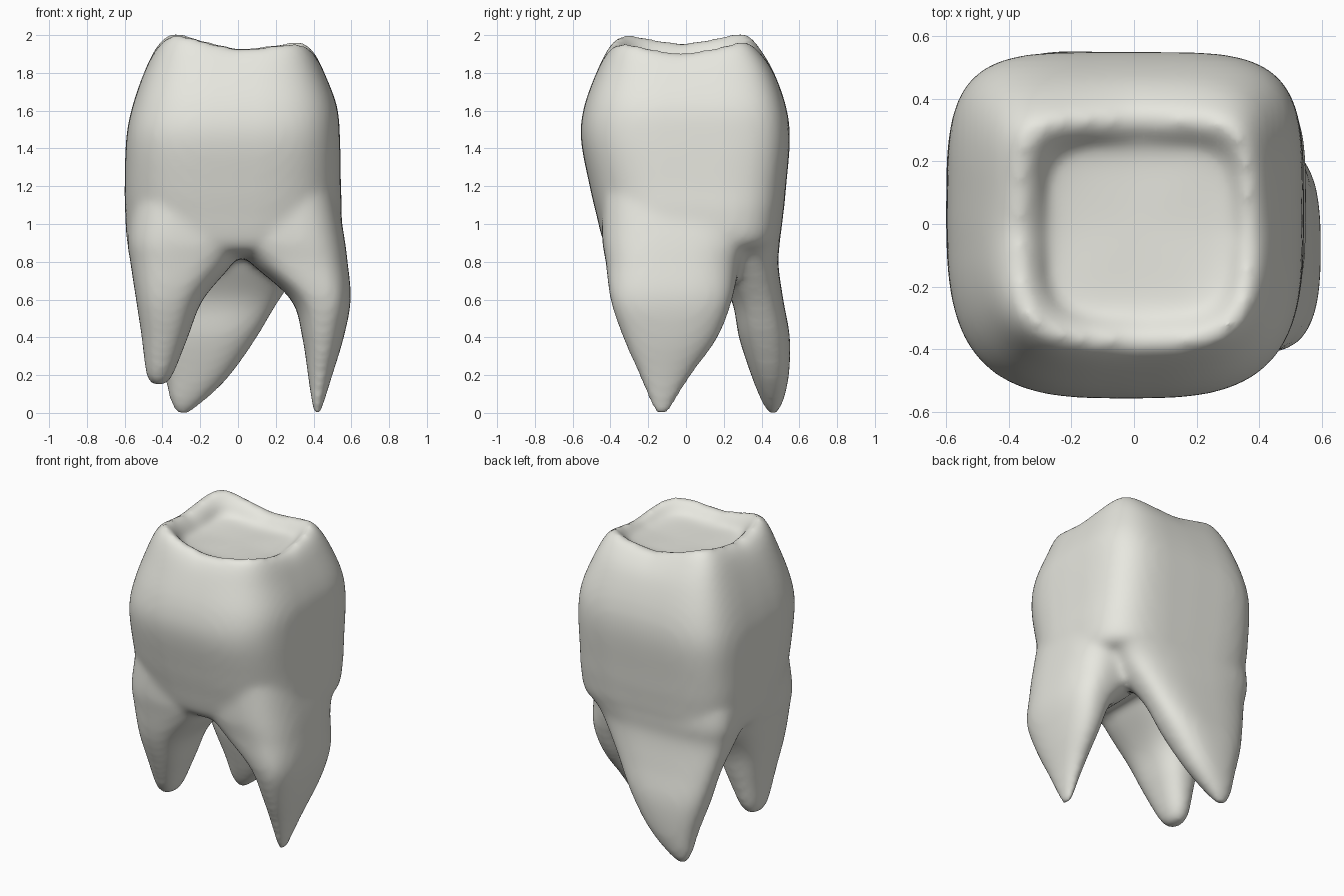
import bpy, bmesh
from math import cos, sin, tau

SEG, SUB = 48, 5


def spline(keys):
    """Catmull-Rom interpolation of ring parameters."""
    out = []
    for i in range(len(keys) - 1):
        a, b, c, d = (keys[min(max(i + k, 0), len(keys) - 1)] for k in (-1, 0, 1, 2))
        for s in range(SUB):
            t = s / SUB
            out.append([0.5 * (2 * q + (r - p) * t + (2 * p - 5 * q + 4 * r - u) * t * t
                               + (3 * q - p - 3 * r + u) * t ** 3)
                        for p, q, r, u in zip(a, b, c, d)])
    return out + [list(keys[-1])]


def loft(bm, keys, front=1, back=1):
    """Closed loft; ring = z, xmin, xmax, ymin, ymax, squareness, cusp weight."""
    rings = []
    for z, x0, x1, y0, y1, n, w in spline(keys):
        ring = []
        for k in range(SEG):
            t = tau * k / SEG
            c, s = cos(t), sin(t)
            e = 2 / (n * (back if s > 0 else front))
            px = abs(c) ** e * (1 if c > 0 else -1)
            py = abs(s) ** e * (1 if s > 0 else -1)
            x = (x0 + x1) / 2 + px * (x1 - x0) / 2
            y = (y0 + y1) / 2 + py * (y1 - y0) / 2
            lift = w * (0.085 * abs(px * py) ** 1.5 - 0.07 * x)
            ring.append(bm.verts.new((x, y, z + lift)))
        rings.append(ring)
    for a, b in zip(rings, rings[1:]):
        for k in range(SEG):
            j = (k + 1) % SEG
            bm.faces.new((a[k], a[j], b[j], b[k]))
    bm.faces.new(rings[0][::-1])
    bm.faces.new(rings[-1])


bm = bmesh.new()

# Crown, from the underside up over the rim and down into the chewing basin
loft(bm, [
    (0.82, -0.25, 0.20, -0.25, 0.25, 2.4, 0),
    (0.85, -0.53, 0.42, -0.38, 0.42, 2.8, 0),
    (0.90, -0.585, 0.53, -0.435, 0.49, 3.1, 0),
    (1.05, -0.597, 0.55, -0.475, 0.515, 3.3, 0),
    (1.20, -0.60, 0.545, -0.51, 0.53, 3.5, 0),
    (1.45, -0.592, 0.54, -0.557, 0.55, 3.7, 0),
    (1.62, -0.56, 0.525, -0.54, 0.53, 3.7, 0),
    (1.80, -0.495, 0.46, -0.475, 0.465, 3.8, 0.2),
    (1.90, -0.43, 0.41, -0.42, 0.39, 4.2, 0.7),
    (1.93, -0.36, 0.36, -0.37, 0.33, 5, 1.0),
    (1.895, -0.30, 0.325, -0.32, 0.275, 5, 0.7),
    (1.865, -0.26, 0.27, -0.27, 0.23, 4.5, 0.2),
    (1.86, -0.05, 0.05, -0.05, 0.05, 3, 0),
], 0.85, 1.2)

# Right root
loft(bm, [
    (-0.015, 0.405, 0.435, -0.16, -0.10, 2, 0),
    (0.05, 0.39, 0.455, -0.19, -0.06, 2, 0),
    (0.20, 0.37, 0.50, -0.25, 0.03, 2.2, 0),
    (0.40, 0.34, 0.56, -0.335, 0.17, 2.4, 0),
    (0.60, 0.28, 0.597, -0.40, 0.245, 2.7, 0),
    (0.80, 0.06, 0.58, -0.425, 0.29, 3, 0),
    (0.95, -0.05, 0.56, -0.445, 0.36, 3, 0),
    (1.30, -0.02, 0.50, -0.44, 0.40, 2.8, 0),
])

# Front left root
loft(bm, [
    (0.145, -0.45, -0.39, -0.16, -0.08, 2, 0),
    (0.20, -0.485, -0.345, -0.22, -0.02, 2.2, 0),
    (0.40, -0.51, -0.265, -0.31, 0.04, 2.4, 0),
    (0.60, -0.54, -0.185, -0.385, 0.10, 2.6, 0),
    (0.80, -0.57, -0.02, -0.425, 0.22, 3, 0),
    (0.95, -0.585, 0.05, -0.445, 0.33, 3.1, 0),
    (1.30, -0.54, 0.05, -0.44, 0.40, 2.8, 0),
])

# Back root, slanting to the left
loft(bm, [
    (-0.01, -0.32, -0.27, 0.44, 0.48, 2, 0),
    (0.06, -0.36, -0.18, 0.40, 0.515, 2.2, 0),
    (0.20, -0.39, -0.04, 0.345, 0.545, 2.4, 0),
    (0.40, -0.45, 0.10, 0.28, 0.55, 2.6, 0),
    (0.60, -0.50, 0.22, 0.24, 0.515, 2.8, 0),
    (0.80, -0.55, 0.36, 0.12, 0.488, 3.1, 0),
    (0.95, -0.575, 0.45, 0.05, 0.498, 3.4, 0),
    (1.30, -0.54, 0.47, 0.00, 0.47, 3.2, 0),
])

bmesh.ops.recalc_face_normals(bm, faces=bm.faces)
mesh = bpy.data.meshes.new("tooth")
bm.to_mesh(mesh)
bm.free()
tooth = bpy.data.objects.new("tooth", mesh)
bpy.context.collection.objects.link(tooth)

enamel = bpy.data.materials.new("enamel")
enamel.diffuse_color = (0.8, 0.8, 0.74, 1)
mesh.materials.append(enamel)

# Fuse crown and roots into one smooth skin
fuse = tooth.modifiers.new("fuse", 'REMESH')
fuse.mode = 'VOXEL'
fuse.voxel_size = 0.02
fuse.use_smooth_shade = True
soften = tooth.modifiers.new("soften", 'SMOOTH')
soften.factor = 0.5
soften.iterations = 16
